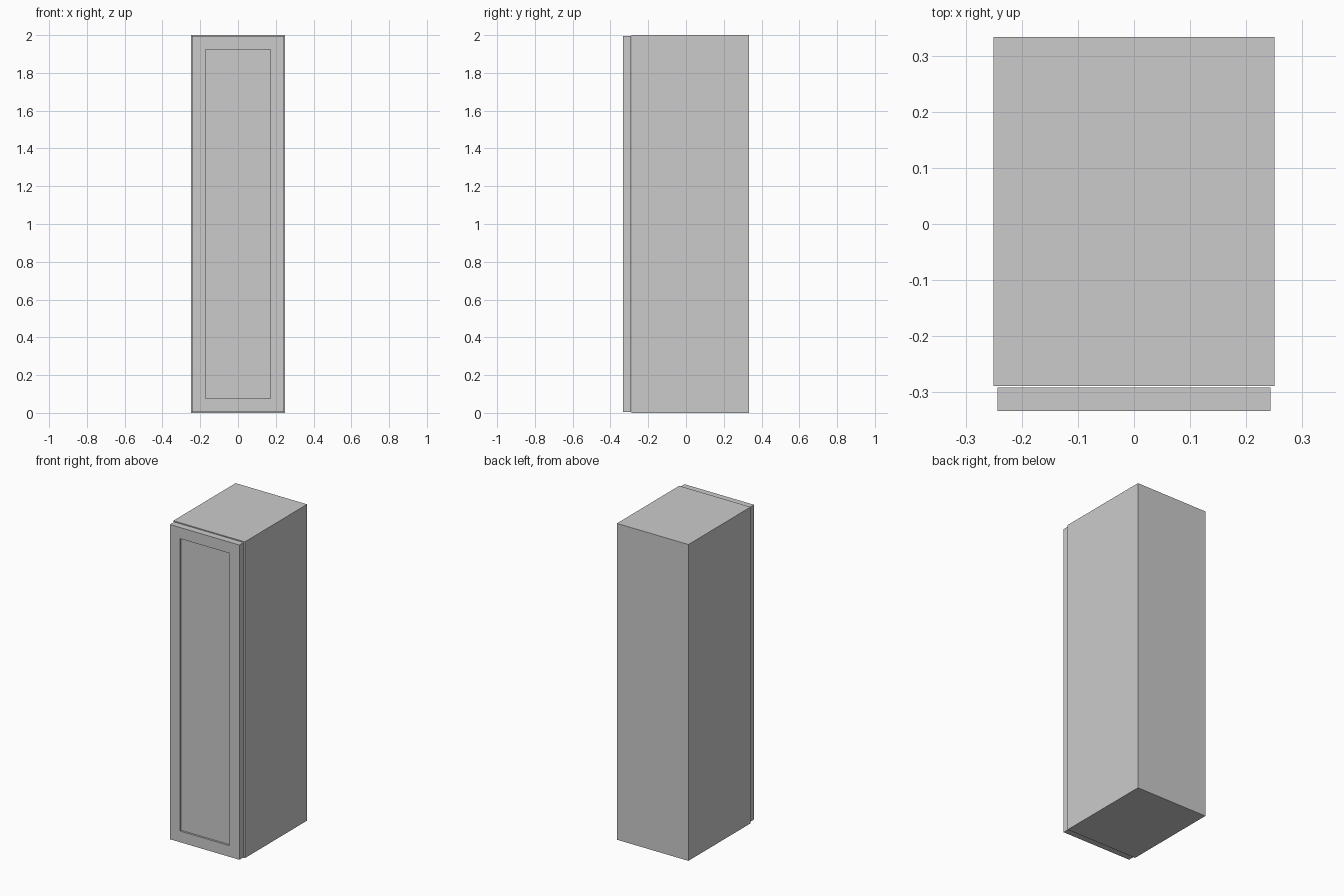
import bpy, bmesh
from mathutils import Vector

if "Cube" in bpy.data.objects:
    bpy.data.objects.remove(bpy.data.objects["Cube"])


def box(name, x0, x1, y0, y1, z0, z1, inset=0.0, depth=0.0):
    """Box whose front (-y) face can be inset and pushed inwards."""
    bm = bmesh.new()
    bmesh.ops.create_cube(bm, size=1)
    for v in bm.verts:
        v.co = Vector(((x0 + x1) / 2 + v.co.x * (x1 - x0),
                       (y0 + y1) / 2 + v.co.y * (y1 - y0),
                       (z0 + z1) / 2 + v.co.z * (z1 - z0)))
    if inset:
        bm.normal_update()
        front = min(bm.faces, key=lambda f: f.calc_center_median().y)
        bmesh.ops.inset_region(bm, faces=[front], thickness=inset)
        # straight-walled recess
        ext = bmesh.ops.extrude_discrete_faces(bm, faces=[front])
        for v in ext["faces"][0].verts:
            v.co.y += depth
    bmesh.ops.recalc_face_normals(bm, faces=bm.faces)
    mesh = bpy.data.meshes.new(name)
    bm.to_mesh(mesh)
    bm.free()
    obj = bpy.data.objects.new(name, mesh)
    bpy.context.collection.objects.link(obj)
    return obj


W, PANEL = 0.25, 0.038          # half width, side panel thickness
FRONT, BACK, H = -0.289, 0.333, 2.0
inner = W - PANEL

# Side panels
box("left_side_panel", -W, -inner, FRONT, BACK, 0, H)
box("right_side_panel", inner, W, FRONT, BACK, 0, H)

# Top, bottom and back as one shell, open behind the door
box("cabinet_shell", -inner, inner, FRONT, BACK, 0, H, inset=0.036, depth=0.58)

# Door with a recessed centre panel
box("door", -0.243, 0.243, -0.333, -0.291, 0.005, 1.995, inset=0.1, depth=0.012)
